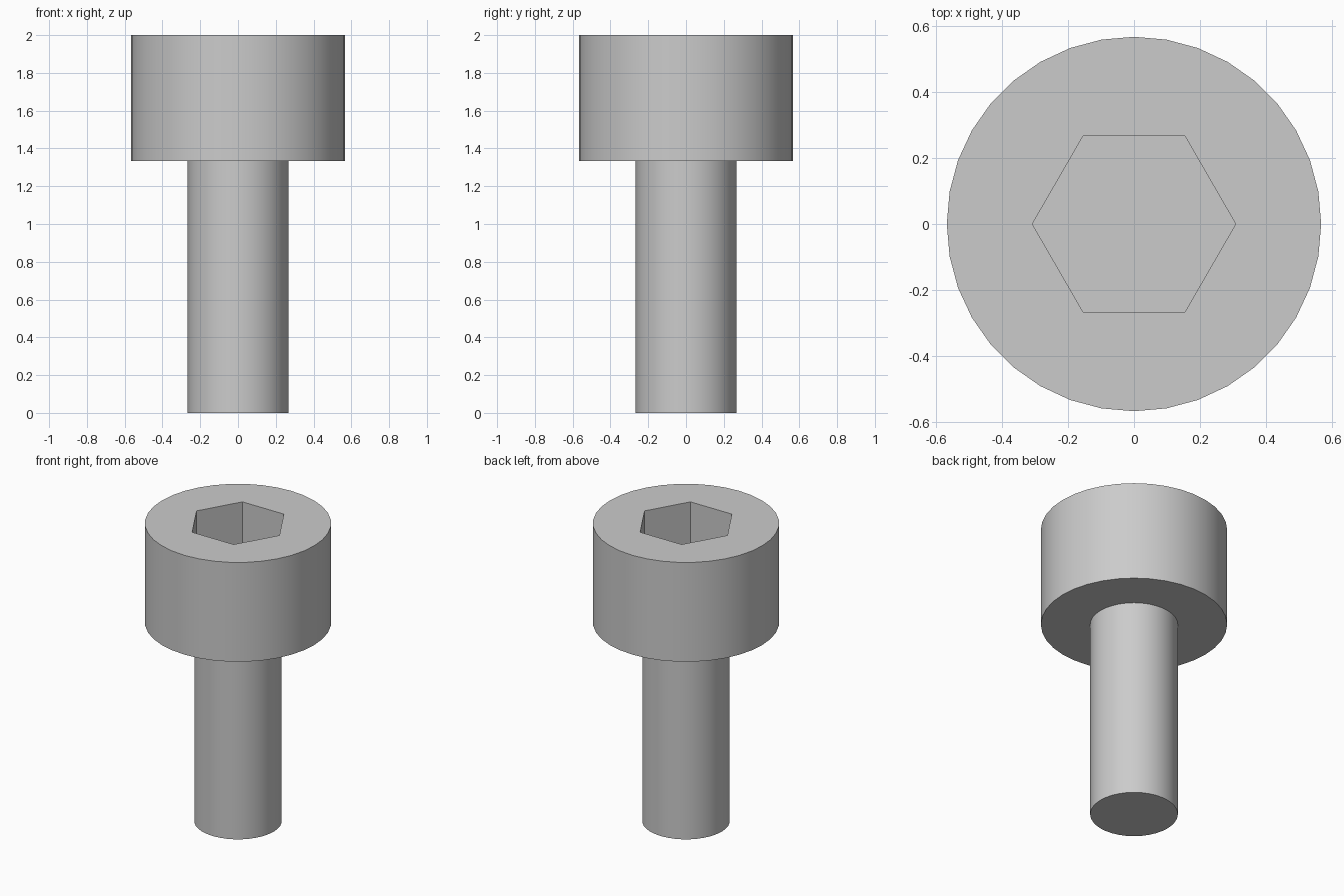
import bpy
import bmesh
from math import radians, sin, cos, tau

if "Cube" in bpy.data.objects:
    bpy.data.objects.remove(bpy.data.objects["Cube"], do_unlink=True)

HEAD_R, SHANK_R, SOCKET_R = 0.567, 0.267, 0.308
TOP, SEAT, SOCKET_FLOOR = 2.0, 1.333, 1.667
SIDES = 36

steel = bpy.data.materials.new("grey steel")
steel.use_nodes = True
steel.diffuse_color = (0.6, 0.6, 0.6, 1)
steel.node_tree.nodes["Principled BSDF"].inputs["Base Color"].default_value = steel.diffuse_color


def ring(bm, radius, z, sides):
    """Closed loop of edges, with a corner on +x."""
    verts = [bm.verts.new((radius * cos(tau * i / sides), radius * sin(tau * i / sides), z))
             for i in range(sides)]
    return [bm.edges.new((verts[i - 1], verts[i])) for i in range(sides)]


def wall(bm, a, b):
    bmesh.ops.bridge_loops(bm, edges=a + b)


def cap(bm, edges):
    bmesh.ops.contextual_create(bm, geom=edges)


def annulus(bm, outer, inner):
    bmesh.ops.triangle_fill(bm, edges=outer + inner, use_beauty=True)


def finish(bm, name):
    bmesh.ops.recalc_face_normals(bm, faces=bm.faces)
    mesh = bpy.data.meshes.new(name)
    bm.to_mesh(mesh)
    bm.free()
    mesh.materials.append(steel)
    obj = bpy.data.objects.new(name, mesh)
    bpy.context.collection.objects.link(obj)
    bpy.ops.object.select_all(action="DESELECT")
    obj.select_set(True)
    bpy.context.view_layer.objects.active = obj
    bpy.ops.object.shade_smooth_by_angle(angle=radians(30))


# One closed solid: shank, underside of head, head and hexagonal socket
bm = bmesh.new()
tip = ring(bm, SHANK_R, 0, SIDES)
neck = ring(bm, SHANK_R, SEAT, SIDES)
head_low = ring(bm, HEAD_R, SEAT, SIDES)
head_top = ring(bm, HEAD_R, TOP, SIDES)
socket_rim = ring(bm, SOCKET_R, TOP, 6)
socket_base = ring(bm, SOCKET_R, SOCKET_FLOOR, 6)

cap(bm, tip)
wall(bm, tip, neck)
wall(bm, neck, head_low)
wall(bm, head_low, head_top)
annulus(bm, head_top, socket_rim)
wall(bm, socket_rim, socket_base)
cap(bm, socket_base)
finish(bm, "socket_head_screw")
